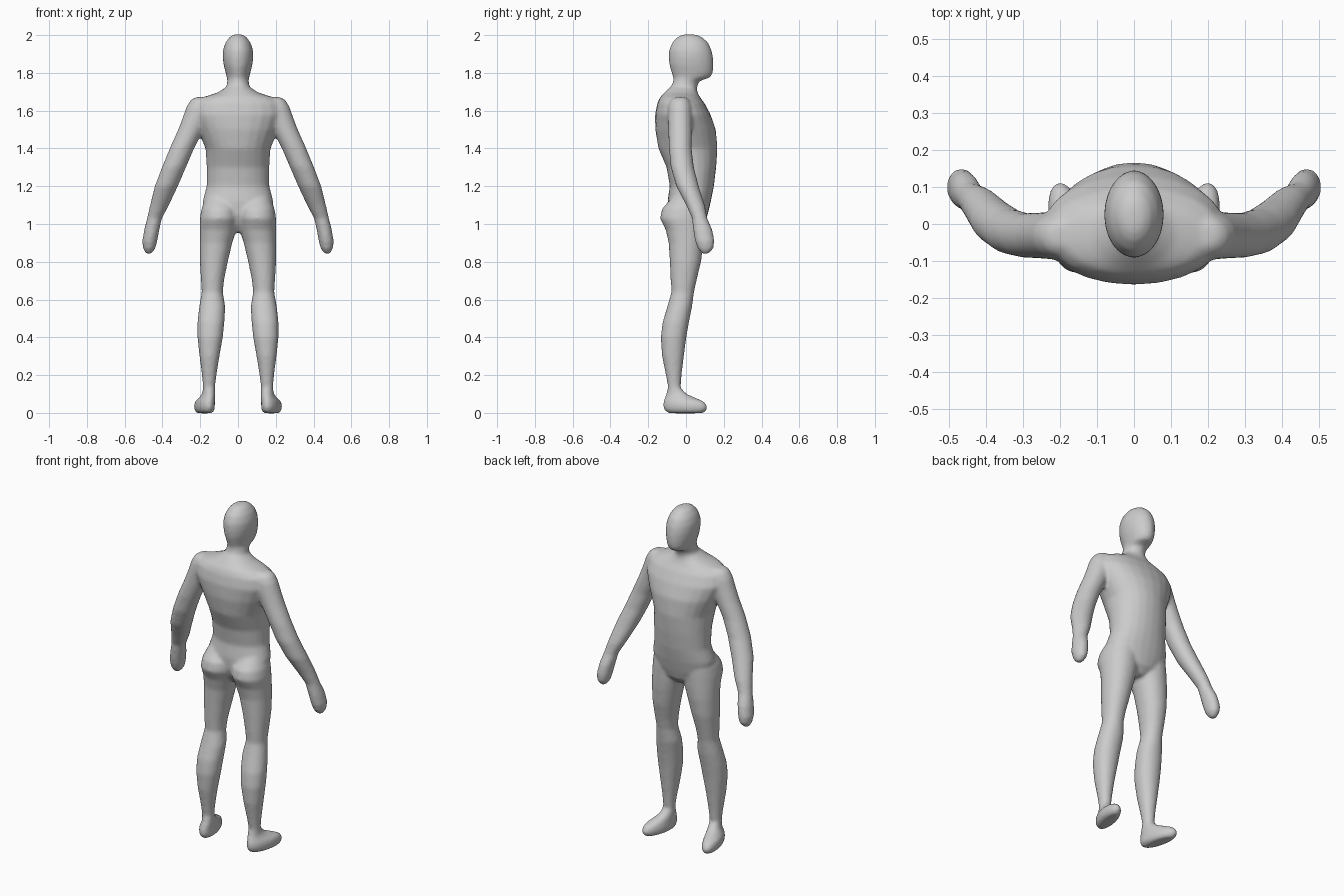
import bpy, bmesh, math

SIDES = 24


def loft(bm, stations, mirror=False, power=1.0):
    """Skin horizontal rings; station = (z, x0, x1, y0, y1[, shear])."""
    for sign in ((1, -1) if mirror else (1,)):
        rings = []
        for z, x0, x1, y0, y1, *shear in stations:
            k = shear[0] if shear else 0
            cx, cy, rx, ry = (x0 + x1) / 2, (y0 + y1) / 2, (x1 - x0) / 2, (y1 - y0) / 2
            ring = []
            for i in range(SIDES):
                a = math.tau * i / SIDES
                c, s = math.cos(a), math.sin(a)
                dx = math.copysign(abs(c) ** power, c) * rx
                dy = math.copysign(abs(s) ** power, s) * ry
                ring.append(bm.verts.new((sign * (cx + dx + k * dy), cy + dy, z)))
            rings.append(ring)
        faces = [bm.faces.new(rings[0]), bm.faces.new(rings[-1])]
        for a, b in zip(rings, rings[1:]):
            for i in range(SIDES):
                j = (i + 1) % SIDES
                faces.append(bm.faces.new((a[i], a[j], b[j], b[i])))
        bmesh.ops.recalc_face_normals(bm, faces=faces)


def sym(rows):
    return [(z, -w, w, y0, y1) for z, w, y0, y1 in rows]


bm = bmesh.new()

# Head and neck
loft(bm, sym([
    (2.004, .022, -.015, .05), (1.99, .045, -.045, .085), (1.96, .067, -.074, .118),
    (1.92, .08, -.09, .136), (1.88, .081, -.092, .144), (1.84, .076, -.088, .146),
    (1.80, .066, -.076, .143), (1.775, .059, -.068, .128), (1.757, .057, -.068, .07),
    (1.72, .062, -.08, .058), (1.65, .08, -.1, .06)]))

# Torso
loft(bm, sym([
    (1.725, .062, -.085, .056), (1.695, .11, -.115, .062), (1.67, .19, -.138, .075),
    (1.64, .235, -.152, .098), (1.58, .25, -.164, .13), (1.5, .215, -.163, .158),
    (1.4, .172, -.146, .167), (1.3, .166, -.103, .16), (1.2, .166, -.086, .148),
    (1.12, .188, -.098, .132), (1.05, .18, -.095, .115), (1.0, .13, -.075, .1),
    (.955, .05, -.04, .06)]), power=.95)

# Legs with calves
loft(bm, [
    (1.14, .03, .17, -.075, .08), (1.08, .0, .194, -.127, .1), (1.03, .0, .202, -.138, .1),
    (.97, .008, .202, -.108, .098), (.9, .03, .202, -.092, .093), (.8, .054, .202, -.086, .08),
    (.7, .074, .196, -.081, .056), (.64, .08, .192, -.077, .043), (.56, .067, .206, -.1, .032),
    (.48, .072, .215, -.124, .016), (.4, .08, .215, -.134, .002), (.3, .098, .204, -.127, -.011),
    (.2, .114, .191, -.107, -.023), (.14, .121, .186, -.096, -.028), (.06, .121, .186, -.1, -.025),
], mirror=True, power=.95)

# Feet, turned slightly outward
loft(bm, [
    (.13, .121, .187, -.098, -.025, .05), (.1, .121, .19, -.105, .005, .1),
    (.08, .124, .205, -.114, .05, .18), (.06, .128, .224, -.12, .097, .2),
    (.035, .127, .229, -.122, .115, .2), (.012, .13, .225, -.115, .11, .2),
    (-.002, .145, .21, -.09, .09, .2)], mirror=True)

# Arms with mitten hands
loft(bm, [
    (1.672, .17, .225, -.06, .0), (1.655, .15, .252, -.082, .018), (1.62, .14, .273, -.094, .03),
    (1.56, .15, .294, -.096, .033), (1.5, .18, .317, -.094, .032), (1.4, .232, .362, -.091, .03),
    (1.3, .275, .403, -.081, .042), (1.2, .318, .441, -.052, .068), (1.1, .365, .466, .0, .1),
    (1.03, .402, .482, .032, .113), (.97, .416, .497, .037, .14), (.91, .427, .507, .047, .151),
    (.87, .437, .503, .062, .146), (.842, .458, .488, .085, .12)], mirror=True)

mesh = bpy.data.meshes.new("body")
bm.to_mesh(mesh)
bm.free()
body = bpy.data.objects.new("body", mesh)
bpy.context.collection.objects.link(body)

# Fuse the parts into one soft skin
remesh = body.modifiers.new("fuse", 'REMESH')
remesh.mode = 'VOXEL'
remesh.voxel_size = .009
remesh.use_smooth_shade = True
soft = body.modifiers.new("soften", 'SMOOTH')
soft.factor = .5
soft.iterations = 10
